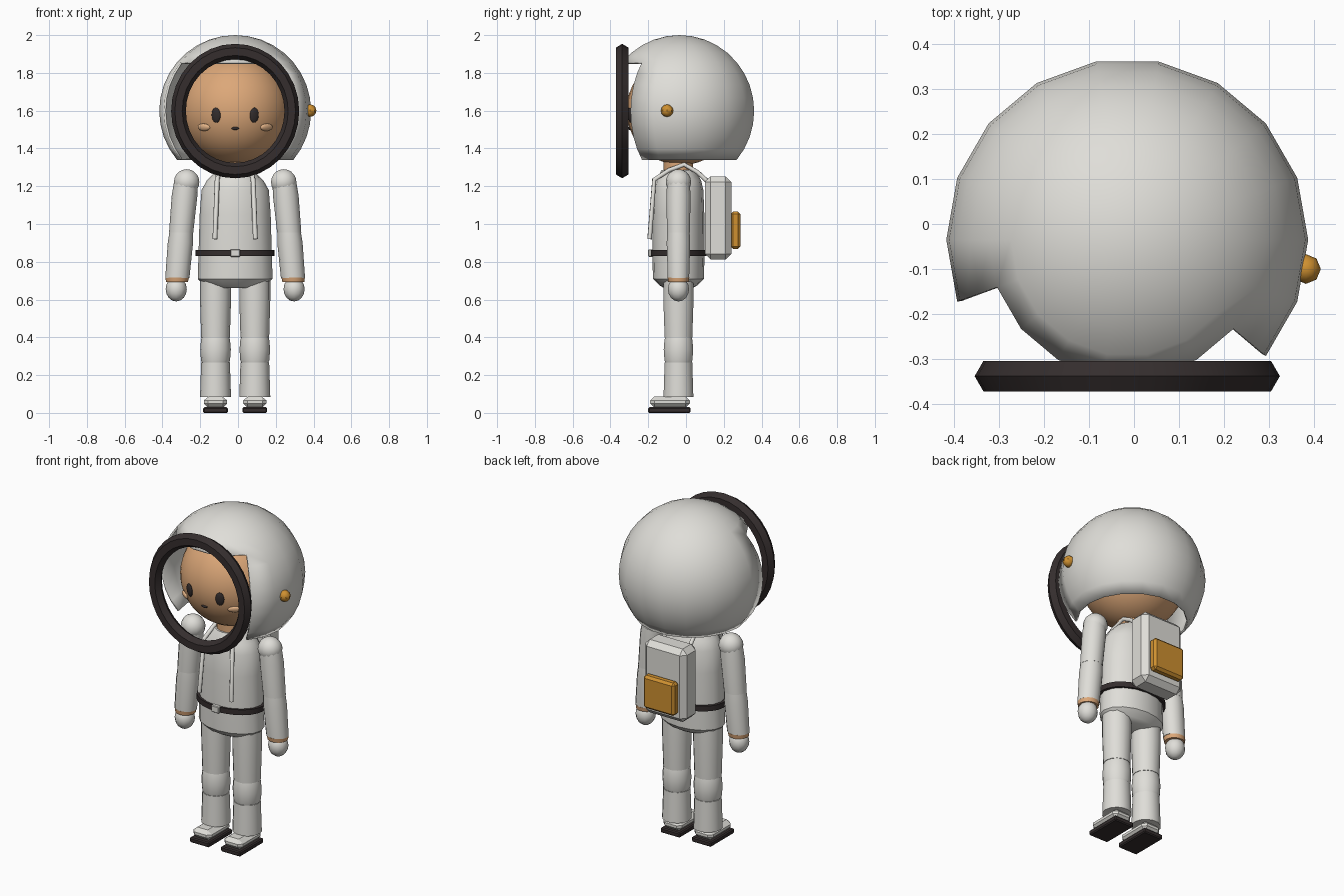
import bpy, bmesh, math
from mathutils import Vector, Matrix

if "Cube" in bpy.data.objects:
    bpy.data.objects.remove(bpy.data.objects["Cube"])

CX, CY = -0.015, -0.04          # body axis


def mat(name, rgb):
    m = bpy.data.materials.new(name)
    m.diffuse_color = (*rgb, 1)
    m.use_nodes = True
    m.node_tree.nodes["Principled BSDF"].inputs["Base Color"].default_value = m.diffuse_color
    return m


WHITE = mat("suit_white", (0.74, 0.73, 0.69))
DARK = mat("dark_rubber", (0.035, 0.027, 0.027))
SKIN = mat("skin_tan", (0.72, 0.39, 0.19))
CHEEK = mat("cheek_peach", (0.85, 0.50, 0.27))
ORANGE = mat("orange", (0.62, 0.28, 0.03))


def finish(name, bm, material):
    bmesh.ops.recalc_face_normals(bm, faces=bm.faces)
    me = bpy.data.meshes.new(name)
    bm.to_mesh(me)
    bm.free()
    me.materials.append(material)
    ob = bpy.data.objects.new(name, me)
    bpy.context.collection.objects.link(ob)
    return ob


def loft(name, rings, material, n=14):
    """Stack of elliptical rings (x, y, z, rx, ry), capped at both ends."""
    bm = bmesh.new()
    loops = []
    for x, y, z, rx, ry in rings:
        loops.append([bm.verts.new((x + rx * math.cos(a), y + ry * math.sin(a), z))
                      for a in (2 * math.pi * i / n for i in range(n))])
    for lo, hi in zip(loops, loops[1:]):
        for i in range(n):
            j = (i + 1) % n
            bm.faces.new((lo[i], lo[j], hi[j], hi[i]))
    bm.faces.new(loops[0])
    bm.faces.new(loops[-1])
    return finish(name, bm, material)


def ball(name, loc, radii, material, u=16, v=10, rot=None):
    bm = bmesh.new()
    bmesh.ops.create_uvsphere(bm, u_segments=u, v_segments=v, radius=1)
    m = Matrix.Translation(loc) @ (rot or Matrix()) @ Matrix.Diagonal((*radii, 1))
    bm.transform(m)
    return finish(name, bm, material)


def box(name, lo, hi, material, bevel=0.0):
    bm = bmesh.new()
    bmesh.ops.create_cube(bm, size=1)
    lo, hi = Vector(lo), Vector(hi)
    bm.transform(Matrix.Translation((lo + hi) / 2) @ Matrix.Diagonal((*(hi - lo), 1)))
    if bevel:
        bmesh.ops.bevel(bm, geom=bm.edges[:], offset=bevel, segments=1, affect='EDGES')
    return finish(name, bm, material)


# Helmet shell, open at the neck and in front of the face
bm = bmesh.new()
bmesh.ops.create_uvsphere(bm, u_segments=18, v_segments=18, radius=0.402)
bm.transform(Matrix.Rotation(math.radians(10), 4, 'Z'))
gone = []
for f in bm.faces:
    c = f.calc_center_median()
    az = math.degrees(math.atan2(c.y, c.x))
    if c.z < -0.258 or (c.z < 0.258 and -150 < az < -30):
        gone.append(f)
bmesh.ops.delete(bm, geom=gone, context='FACES')
bm.transform(Matrix.Translation((CX, -0.035, 1.598)))
helmet = finish("helmet", bm, WHITE)
sol = helmet.modifiers.new("thickness", 'SOLIDIFY')
sol.thickness = 0.012
sol.offset = -1

# Visor ring with hexagonal section
bm = bmesh.new()
N, M = 32, 6
ring = []
for i in range(N):
    a = 2 * math.pi * i / N
    row = []
    for j in range(M):
        b = 2 * math.pi * j / M
        r = 0.30 + 0.039 * math.cos(b)
        row.append(bm.verts.new((CX + r * math.cos(a), -0.338 + 0.039 * math.sin(b),
                                 1.598 + 1.05 * r * math.sin(a))))
    ring.append(row)
for i in range(N):
    for j in range(M):
        k, l = (i + 1) % N, (j + 1) % M
        bm.faces.new((ring[i][j], ring[k][j], ring[k][l], ring[i][l]))
finish("visor_ring", bm, DARK)
ball("helmet_knob", (0.382, -0.1, 1.6), (0.033, 0.033, 0.033), ORANGE, 8, 6)

# Head and face
HEAD = Vector((CX, -0.025, 1.602))
R = 0.29
ball("head", HEAD, (R, R, R), SKIN, 32, 20)


def on_face(name, dx, z, w, h, depth, material):
    dz = z - HEAD.z
    d = Vector((dx, -math.sqrt(R * R - dx * dx - dz * dz), dz))
    rot = d.to_track_quat('Y', 'Z').to_matrix().to_4x4()
    ball(name, HEAD + d, (w, depth, h), material, 16, 10, rot)


for s, side in ((-1, "left"), (1, "right")):
    on_face("eye_" + side, s * 0.101, 1.576, 0.025, 0.04, 0.01, DARK)
    on_face("cheek_" + side, s * 0.166, 1.512, 0.04, 0.02, 0.012, CHEEK)
on_face("mouth", 0, 1.506, 0.02, 0.008, 0.008, DARK)
loft("neck", [(CX, CY, 1.22, 0.085, 0.08), (CX, CY, 1.36, 0.085, 0.08)], SKIN)

# Torso and belt
loft("torso", [(CX, CY, z, rx, ry) for z, rx, ry in (
    (0.66, 0.12, 0.075), (0.675, 0.165, 0.10), (0.71, 0.198, 0.135), (0.84, 0.194, 0.138),
    (1.05, 0.188, 0.137), (1.18, 0.178, 0.132), (1.23, 0.15, 0.12), (1.285, 0.095, 0.09))],
    WHITE, 16)
loft("belt", [(CX, CY, 0.83, 0.209, 0.149), (CX, CY, 0.862, 0.209, 0.149)], DARK, 24)
box("buckle", (CX - 0.026, -0.2, 0.826), (CX + 0.026, -0.175, 0.866), WHITE, 0.004)

# Backpack and pocket
box("backpack", (CX - 0.14, 0.1, 0.812), (CX + 0.14, 0.24, 1.252), WHITE, 0.03)
box("backpack_pocket", (CX - 0.105, 0.235, 0.868), (CX + 0.105, 0.288, 1.066), ORANGE, 0.014)

for s, side in ((-1, "left"), (1, "right")):
    def X(d):
        return CX + s * d

    # Shoulder strap
    cu = bpy.data.curves.new("strap_" + side, 'CURVE')
    cu.dimensions = '3D'
    cu.bevel_depth = 0.013
    cu.bevel_resolution = 1
    cu.use_fill_caps = True
    path = [(0.09, 0.12, 1.22), (0.085, 0.06, 1.275), (0.08, -0.01, 1.315),
            (0.085, -0.09, 1.285), (0.095, -0.168, 1.235), (0.107, -0.193, 0.92)]
    sp = cu.splines.new('POLY')
    sp.points.add(len(path) - 1)
    for p, (x, y, z) in zip(sp.points, path):
        p.co = (X(x), y, z, 1)
    cu.materials.append(WHITE)
    bpy.context.collection.objects.link(bpy.data.objects.new("strap_" + side, cu))

    # Arm
    ball("shoulder_" + side, (X(0.257), CY, 1.222), (0.069, 0.067, 0.068), WHITE, 14, 10)
    loft("upper_arm_" + side, [(X(0.259), CY, 1.24, 0.062, 0.06),
                               (X(0.268), CY, 1.15, 0.068, 0.066),
                               (X(0.286), CY, 0.955, 0.064, 0.062)], WHITE)
    loft("forearm_" + side, [(X(0.285), CY, 0.97, 0.061, 0.06),
                             (X(0.29), CY, 0.90, 0.067, 0.064),
                             (X(0.306), CY, 0.715, 0.064, 0.058)], WHITE)
    loft("cuff_" + side, [(X(0.308), CY, 0.692, 0.058, 0.055),
                          (X(0.307), CY, 0.716, 0.062, 0.059)], SKIN)
    ball("hand_" + side, (X(0.312), CY, 0.655), (0.056, 0.056, 0.065), WHITE, 12, 8)

    # Leg
    lx = X(0.104)
    loft("thigh_" + side, [(lx, CY, 0.72, 0.082, 0.082), (lx, CY, 0.60, 0.082, 0.082),
                           (lx, CY, 0.40, 0.076, 0.075)], WHITE)
    loft("knee_" + side, [(lx, CY, 0.41, 0.07, 0.07), (lx, CY, 0.385, 0.077, 0.076),
                          (lx, CY, 0.335, 0.081, 0.08), (lx, CY, 0.28, 0.077, 0.076),
                          (lx, CY, 0.26, 0.07, 0.07)], WHITE)
    loft("shin_" + side, [(lx, CY, 0.267, 0.076, 0.075), (lx, CY, 0.085, 0.082, 0.081)], WHITE)

    # Shoe
    box("sole_" + side, (lx - 0.065, -0.2, 0), (lx + 0.065, 0.025, 0.03), DARK, 0.006)
    shoe = box("shoe_" + side, (lx - 0.062, -0.19, 0.028), (lx + 0.062, 0.02, 0.088),
               WHITE, 0.022)
    for v in shoe.data.vertices:        # narrow the top of the shoe
        if v.co.z > 0.08:
            v.co.x = lx + (v.co.x - lx) * 0.85

# Smooth shading with sharp edges kept
for ob in bpy.context.scene.objects:
    ob.select_set(ob.type == 'MESH' and not ob.name.startswith(("backpack", "buckle", "sole", "shoe")))
bpy.context.view_layer.objects.active = helmet
bpy.ops.object.shade_smooth_by_angle(angle=math.radians(35))
